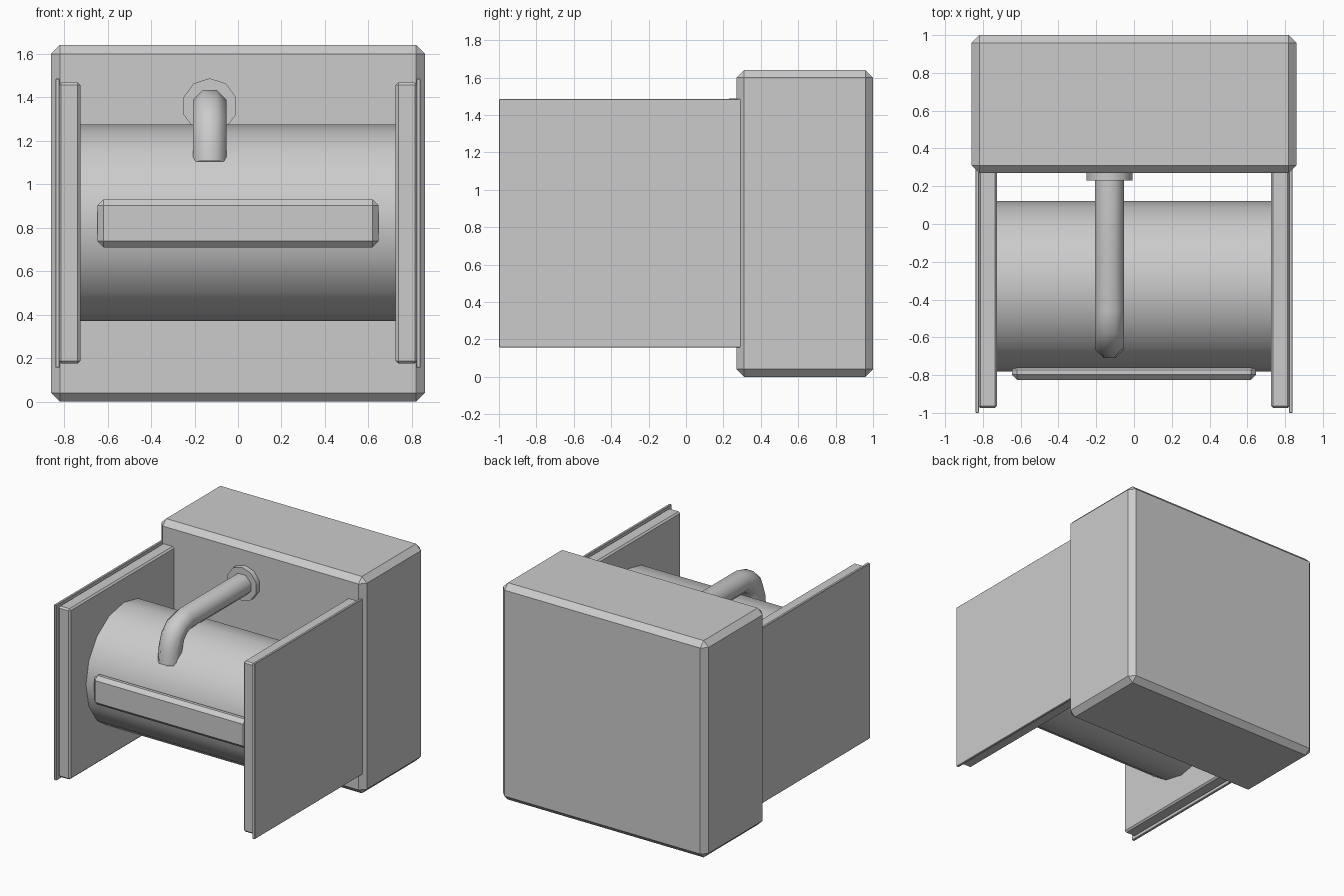
import bpy, bmesh, math
from mathutils import Vector

if "Cube" in bpy.data.objects:
    bpy.data.objects.remove(bpy.data.objects["Cube"])


def finish(name, bm, smooth=False):
    bmesh.ops.recalc_face_normals(bm, faces=bm.faces)
    mesh = bpy.data.meshes.new(name)
    bm.to_mesh(mesh)
    bm.free()
    obj = bpy.data.objects.new(name, mesh)
    bpy.context.collection.objects.link(obj)
    if smooth:
        bpy.ops.object.select_all(action='DESELECT')
        obj.select_set(True)
        bpy.context.view_layer.objects.active = obj
        bpy.ops.object.shade_smooth_by_angle(angle=math.radians(50))
    return obj


def box(name, lo, hi, bevel):
    lo, hi = Vector(lo), Vector(hi)
    bm = bmesh.new()
    bmesh.ops.create_cube(bm, size=1)
    for v in bm.verts:
        v.co = (lo + hi) / 2 + v.co * (hi - lo)
    bmesh.ops.bevel(bm, geom=bm.edges[:], offset=bevel, segments=1,
                    affect='EDGES', profile=0.5)
    return finish(name, bm)


def tube(name, path, radius, sides, phase=0.0):
    """Sweep a polygon along points (y, z) lying in the plane at x = PIPE_X."""
    bm = bmesh.new()
    pts = [Vector((PIPE_X, y, z)) for y, z in path]
    rings = []
    for i, p in enumerate(pts):
        t = (pts[min(i + 1, len(pts) - 1)] - pts[max(i - 1, 0)]).normalized()
        side = Vector((1, 0, 0))
        up = t.cross(side)
        angles = [phase + 2 * math.pi * k / sides for k in range(sides)]
        rings.append([bm.verts.new(p + radius * (math.cos(a) * side + math.sin(a) * up))
                      for a in angles])
    for a, b in zip(rings, rings[1:]):
        for k in range(sides):
            n = (k + 1) % sides
            bm.faces.new((a[k], a[n], b[n], b[k]))
    bm.faces.new(rings[0])
    bm.faces.new(rings[-1])
    return finish(name, bm, smooth=True)


PIPE_X = -0.13

# Rear housing
box("housing", (-0.86, 0.27, 0), (0.86, 1.0, 1.64), 0.041)

# Side panels with thin outer plates
for s, label in ((-1, "left"), (1, "right")):
    xs = sorted((s * 0.725, s * 0.825))
    box(label + "_panel", (xs[0], -0.975, 0.175), (xs[1], 0.33, 1.467), 0.012)
    xs = sorted((s * 0.82, s * 0.84))
    box(label + "_plate", (xs[0], -1.0, 0.157), (xs[1], 0.33, 1.485), 0.003)

# Drum between the panels
bm = bmesh.new()
ring = [(-0.33 + 0.452 * math.cos(k * math.pi / 8),
         0.823 + 0.452 * math.sin(k * math.pi / 8)) for k in range(16)]
face = bm.faces.new([bm.verts.new((-0.73, y, z)) for y, z in ring])
ext = bmesh.ops.extrude_face_region(bm, geom=[face], use_keep_orig=True)
for v in ext["geom"]:
    if isinstance(v, bmesh.types.BMVert):
        v.co.x = 0.73
finish("drum", bm, smooth=True)

# Front bar on the drum
box("front_bar", (-0.647, -0.825, 0.71), (0.647, -0.745, 0.93), 0.028)

# Bent pipe and its wall flange
tube("pipe", [(0.3, 1.357), (-0.46, 1.357), (-0.54, 1.335), (-0.595, 1.28),
              (-0.622, 1.20), (-0.632, 1.10)], 0.083, 8, math.pi / 8)
tube("pipe_flange", [(0.3, 1.36), (0.23, 1.36)], 0.127, 10, math.pi / 2)
